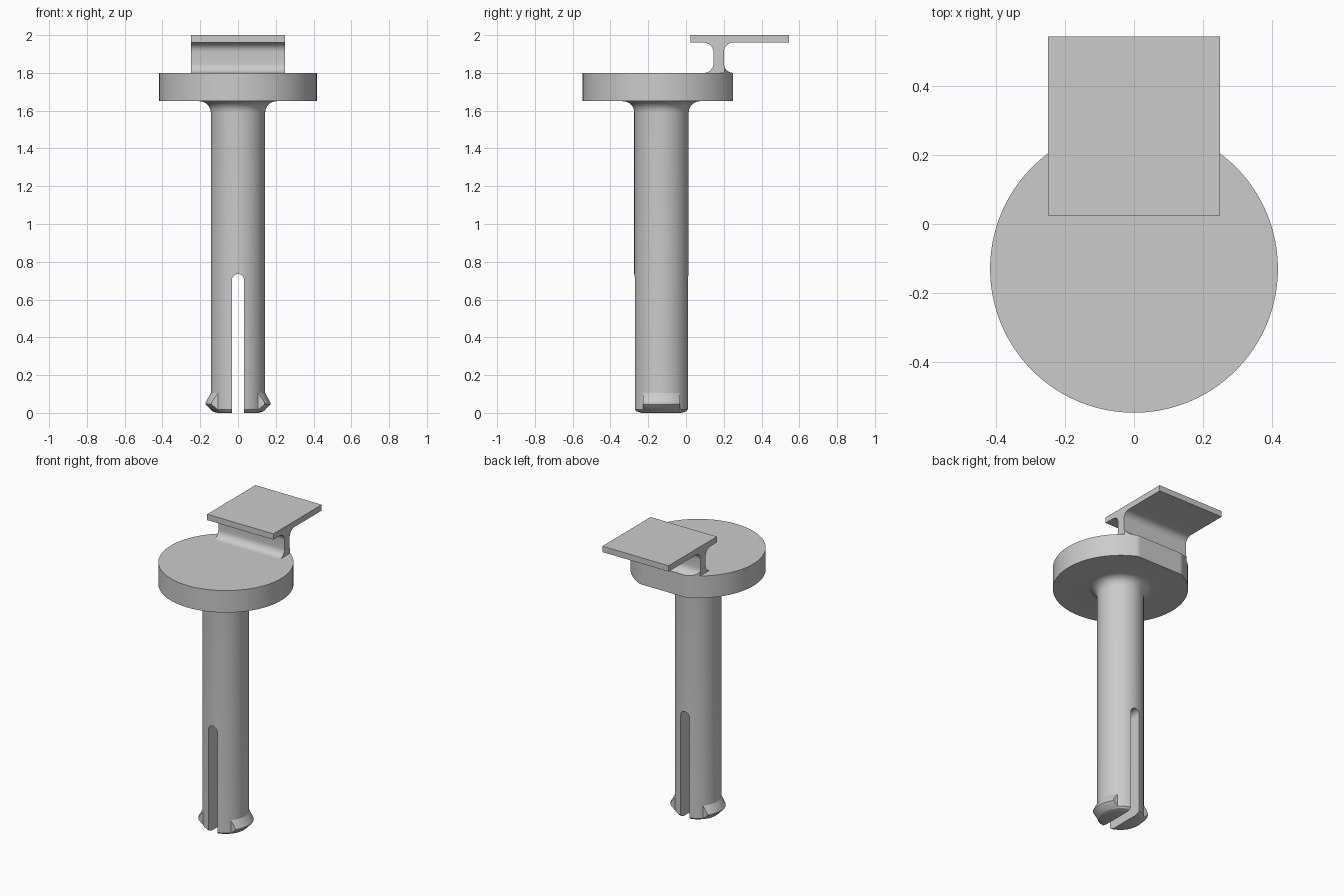
import bpy, bmesh
from math import radians, cos, sin
from mathutils import Matrix, Vector

if "Cube" in bpy.data.objects:
    bpy.data.objects.remove(bpy.data.objects["Cube"])

AXIS_Y = -0.13      # centre line of the pin and disc
DISC_R = 0.418
PIN_R = 0.144

grey = bpy.data.materials.new("plain_grey")
grey.use_nodes = True
colour = (0.6, 0.6, 0.6, 1)
grey.diffuse_color = colour
grey.node_tree.nodes["Principled BSDF"].inputs["Base Color"].default_value = colour


def finish(name, bm):
    bmesh.ops.remove_doubles(bm, verts=bm.verts, dist=1e-5)
    bmesh.ops.recalc_face_normals(bm, faces=bm.faces)
    mesh = bpy.data.meshes.new(name)
    bm.to_mesh(mesh)
    bm.free()
    mesh.materials.append(grey)
    obj = bpy.data.objects.new(name, mesh)
    bpy.context.collection.objects.link(obj)
    return obj


def lathe(name, profile, steps=96):
    """Spin (radius, z) points about the pin axis."""
    bm = bmesh.new()
    verts = [bm.verts.new((r, AXIS_Y, z)) for r, z in profile]
    edges = [bm.edges.new(pair) for pair in zip(verts, verts[1:])]
    bmesh.ops.spin(bm, geom=verts + edges, cent=(0, AXIS_Y, 0), axis=(0, 0, 1),
                   angle=radians(360), steps=steps, use_merge=True)
    return finish(name, bm)


def extrude(name, points, direction):
    bm = bmesh.new()
    face = bm.faces.new([bm.verts.new(p) for p in points])
    top = bmesh.ops.extrude_face_region(bm, geom=[face])["geom"]
    bmesh.ops.translate(bm, vec=Vector(direction),
                        verts=[v for v in top if isinstance(v, bmesh.types.BMVert)])
    return finish(name, bm)


def box(name, centre, size):
    bm = bmesh.new()
    bmesh.ops.create_cube(bm, size=1,
                          matrix=Matrix.Translation(centre) @ Matrix.Diagonal((*size, 1)))
    return finish(name, bm)


def arc(cx, cz, r, start, end, steps=8):
    angles = [radians(start + (end - start) * i / steps) for i in range(steps + 1)]
    return [(cx + r * cos(a), cz + r * sin(a)) for a in angles]


def combine(obj, other, operation):
    """Apply a boolean and discard the second object."""
    mod = obj.modifiers.new("combine", "BOOLEAN")
    mod.operation, mod.solver, mod.object = operation, "EXACT", other
    bpy.context.view_layer.objects.active = obj
    bpy.ops.object.modifier_apply(modifier=mod.name)
    bpy.data.objects.remove(other)


def smooth(obj):
    bpy.ops.object.select_all(action="DESELECT")
    obj.select_set(True)
    bpy.context.view_layer.objects.active = obj
    bpy.ops.object.shade_smooth_by_angle(angle=radians(25))


# Pin and disc turned in one piece, with a fillet under the disc
pin = lathe("pin_and_disc",
            [(0, 0), (0.11, 0), (0.135, 0.008), (PIN_R, 0.018)]
            + arc(PIN_R + 0.06, 1.59, 0.06, 180, 90)
            + [(DISC_R, 1.65), (DISC_R, 1.8), (0, 1.8)])

# Flat on the back of the disc
combine(pin, box("flat_cutter", (0, 0.35, 1.7), (1, 0.2, 0.4)), "DIFFERENCE")

# Snap barbs on the left and right of the tip
barbs = lathe("barbs", [(0, 0), (0.11, 0), (0.14, 0.012), (0.171, 0.045),
                        (0.171, 0.055), (PIN_R, 0.105), (0, 0.105)])
combine(barbs, box("barb_limit", (0, AXIS_Y, 0.05), (1, 0.196, 0.4)), "INTERSECT")
combine(pin, barbs, "UNION")

# Round-topped slot that splits the pin
slot = [(-0.033, -0.1)] + [(0.033, -0.1)] + arc(0, 0.702, 0.033, 0, 180, 16)
combine(pin, extrude("slot_cutter", [(x, AXIS_Y - 0.3, z) for x, z in slot],
                     (0, 0.6, 0)), "DIFFERENCE")

# Web foot with fillets, trimmed to the disc outline
foot_profile = ([(0.095, 1.8)] + arc(0.25, 1.85, 0.05, 270, 180) + [(0.2, 1.87), (0.145, 1.87)]
                + arc(0.095, 1.85, 0.05, 0, -90)[:-1])
foot = extrude("web_foot", [(-0.25, y, z) for y, z in foot_profile], (0.5, 0, 0))
combine(foot, lathe("disc_limit", [(0, 1.7), (DISC_R, 1.7), (DISC_R, 1.95), (0, 1.95)]),
        "INTERSECT")

# Upper web flowing into the top plate
plate_profile = ([(0.145, 1.87)] + [(0.2, 1.87)] + arc(0.25, 1.91, 0.05, 180, 90)
                 + [(0.545, 1.96), (0.545, 2), (0.025, 2), (0.025, 1.96)]
                 + arc(0.095, 1.91, 0.05, 90, 0))
plate = extrude("web_and_plate", [(-0.25, y, z) for y, z in plate_profile], (0.5, 0, 0))

for part in (pin, foot, plate):
    smooth(part)
